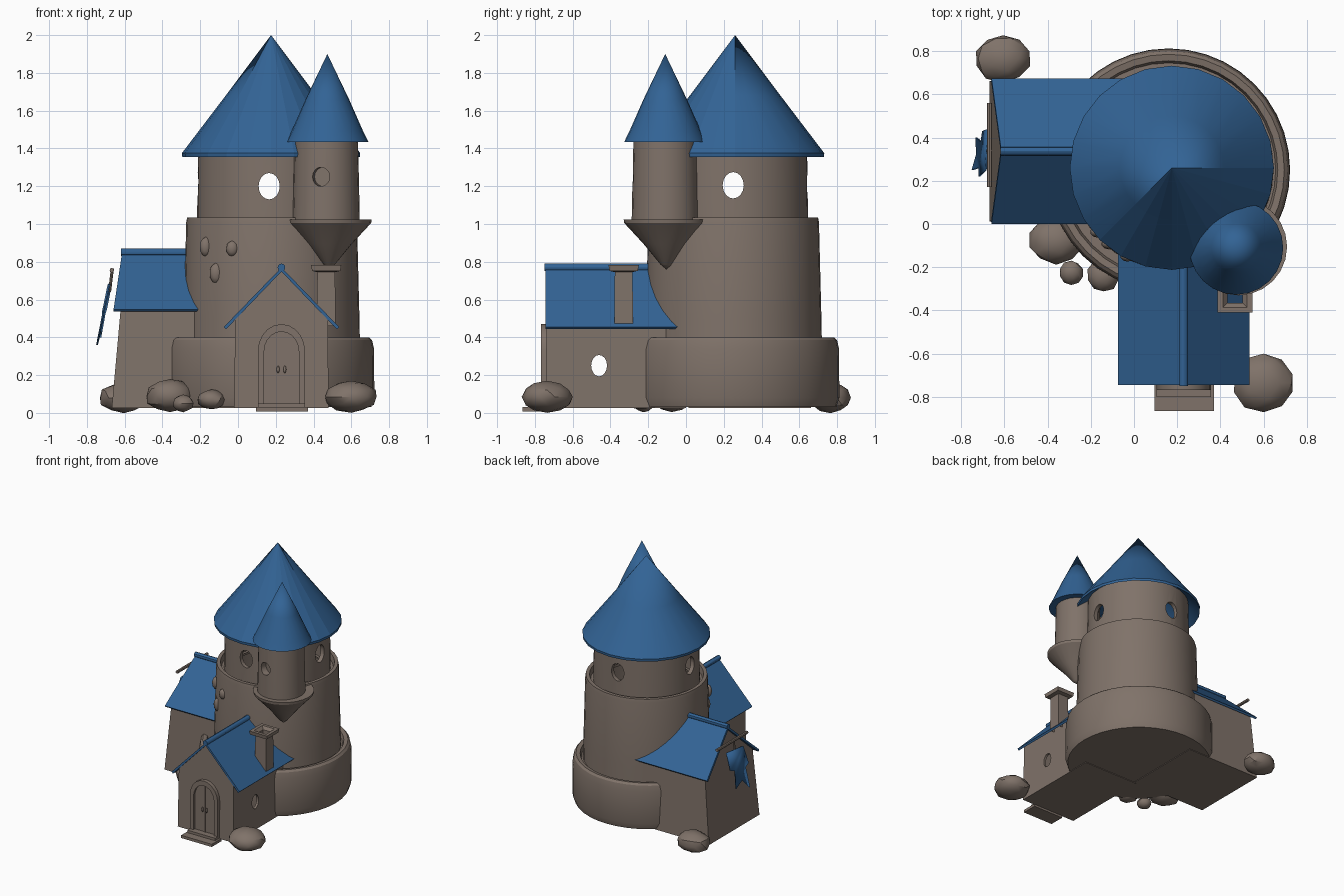
import bpy, bmesh, math, random
from mathutils import Vector, Matrix

if "Cube" in bpy.data.objects:
    bpy.data.objects.remove(bpy.data.objects["Cube"])

random.seed(4)


def material(name, rgb):
    m = bpy.data.materials.new(name)
    m.diffuse_color = (*rgb, 1)
    m.use_nodes = True
    m.node_tree.nodes["Principled BSDF"].inputs["Base Color"].default_value = m.diffuse_color
    return m


STONE = material("brown stone", (0.215, 0.17, 0.142))
BLUE = material("blue roof", (0.032, 0.125, 0.30))


def finish(name, bm, mat, smooth=True):
    bmesh.ops.remove_doubles(bm, verts=bm.verts, dist=1e-5)
    bmesh.ops.recalc_face_normals(bm, faces=bm.faces)
    me = bpy.data.meshes.new(name)
    bm.to_mesh(me)
    bm.free()
    ob = bpy.data.objects.new(name, me)
    bpy.context.collection.objects.link(ob)
    me.materials.append(mat)
    if smooth:
        shade(ob)
    return ob


def activate(ob):
    bpy.ops.object.select_all(action='DESELECT')
    ob.select_set(True)
    bpy.context.view_layer.objects.active = ob


def shade(ob):
    activate(ob)
    bpy.ops.object.shade_smooth_by_angle(angle=math.radians(30))


def lathe(name, mat, cx, cy, profile, n=32, closed=False):
    """Revolve (radius, z) points around a vertical axis."""
    bm = bmesh.new()
    vs = [bm.verts.new((cx + r, cy, z)) for r, z in profile]
    pairs = list(zip(vs, vs[1:] + vs[:1])) if closed else list(zip(vs, vs[1:]))
    es = [bm.edges.new(p) for p in pairs]
    bmesh.ops.spin(bm, geom=vs + es, cent=(cx, cy, 0), axis=(0, 0, 1),
                   angle=2 * math.pi, steps=n)
    return finish(name, bm, mat)


def prism(name, mat, section, front, back, place):
    """Extrude a (u, z) section along v; front is a function of z."""
    bm = bmesh.new()
    a = [bm.verts.new(place(u, front(z), z)) for u, z in section]
    b = [bm.verts.new(place(u, back, z)) for u, z in section]
    bm.faces.new(a)
    bm.faces.new(b)
    for i in range(len(a)):
        j = (i + 1) % len(a)
        bm.faces.new((a[i], a[j], b[j], b[i]))
    return finish(name, bm, mat)


def box(name, mat, lo, hi):
    bm = bmesh.new()
    bmesh.ops.create_cube(bm, size=1)
    lo, hi = Vector(lo), Vector(hi)
    for v in bm.verts:
        v.co = Vector(((lo + hi) / 2)[i] + v.co[i] * (hi - lo)[i] for i in range(3))
    return finish(name, bm, mat)


def rod(name, mat, p, q, r, r2=None, n=12):
    bm = bmesh.new()
    p, q = Vector(p), Vector(q)
    m = Matrix.Translation((p + q) / 2) @ (q - p).to_track_quat('Z', 'Y').to_matrix().to_4x4()
    bmesh.ops.create_cone(bm, cap_ends=True, segments=n, radius1=r,
                          radius2=r if r2 is None else r2, depth=(q - p).length, matrix=m)
    return finish(name, bm, mat)


def ball(name, mat, c, s, sub=2, jitter=0.0):
    bm = bmesh.new()
    bmesh.ops.create_icosphere(bm, subdivisions=sub, radius=1)
    for v in bm.verts:
        k = 1 + random.uniform(-jitter, jitter)
        v.co = Vector(c[i] + v.co[i] * s[i] * k for i in range(3))
    return finish(name, bm, mat)


def cut(ob, p, q, r, stretch=1.25):
    """Cut an upright oval hole running from p to q."""
    c = rod("cutter", STONE, p, q, r, n=16)
    zc = (p[2] + q[2]) / 2
    for v in c.data.vertices:
        v.co.z = zc + (v.co.z - zc) * stretch
    c.hide_render = True
    m = ob.modifiers.new("hole", 'BOOLEAN')
    m.operation, m.object, m.solver = 'DIFFERENCE', c, 'EXACT'
    activate(ob)
    bpy.ops.object.modifier_apply(modifier=m.name)
    bpy.data.objects.remove(c)
    shade(ob)


def hollow(ob, t):
    m = ob.modifiers.new("wall", 'SOLIDIFY')
    m.thickness, m.offset = t, -1
    activate(ob)
    bpy.ops.object.modifier_apply(modifier=m.name)


# Main tower in three tiers, each with a raised rim
lathe("tower_base", STONE, 0.16, 0.25, [(0, .03), (.545, .03), (.562, .08), (.56, .34), (.55, .385),
      (.535, .40), (.505, .395), (.495, .365), (.42, .365)], 40)
mid = lathe("tower_middle", STONE, 0.178, 0.252, [(.40, .34), (.468, .34), (.465, .5), (.452, 1.01),
      (.447, 1.035), (.42, 1.035), (.412, .99), (.34, .99)], 40)
top = lathe("tower_top", STONE, 0.175, 0.255, [(.392, .96), (.39, 1.18), (.385, 1.43), (.355, 1.43),
      (.36, .96)], 40, closed=True)
cut(top, (.165, -.4, 1.2), (.165, .9, 1.2), .056)
cut(top, (-.5, .25, 1.205), (.9, .25, 1.205), .056)

# Weathered stones in the middle tier, front left
for x, z, sx, sz in [(-.17, .88, .033, .052), (-.03, .87, .033, .042), (-.115, .74, .036, .055)]:
    y = .252 - math.sqrt(.456 ** 2 - (x - .178) ** 2)
    ball("wall_stone", STONE, (x, y + .005, z), (sx, .025, sz))

# Main roof: smooth at the back, faceted at the front
roof = lathe("tower_roof", BLUE, 0.175, 0.26, [(0, 2.0), (.24, 1.68), (.472, 1.375), (.47, 1.355),
      (.38, 1.42), (0, 1.93)], 24)
for p in roof.data.polygons:
    a = math.degrees(math.atan2(p.center.y - .26, p.center.x - .175))
    if -140 < a < 2:
        p.use_smooth = False

# Corner turret on its corbel
lathe("turret_corbel", STONE, .483, -.105, [(0, .76), (.03, .785), (.12, .895), (.222, 1.005),
      (.225, 1.025), (.14, 1.02)], 24)
turret = lathe("turret_wall", STONE, .467, -.11, [(0, 1.0), (.178, 1.0), (.174, 1.2), (.168, 1.45), (0, 1.45)], 24)
cut(turret, (.425, -.34, 1.25), (.45, -.23, 1.25), .046, 1.1)
lathe("turret_roof", BLUE, .473, -.11, [(0, 1.9), (.115, 1.66), (.19, 1.49), (.217, 1.435), (.15, 1.435), (0, 1.47)], 24)


# Two gabled wings: (placement, half widths, heights, lean of the end wall)
def front_place(u, v, z):
    return (.23 + u, -v, z)


def left_place(u, v, z):
    return (-v, .337 + u, z)


def wing(name, place, w0, w1, ez, pz, rw, rez, rpz, wall, edge, back):
    body = prism(name + "_wall", STONE, [(-w0, .025), (w0, .025), (w1, ez), (0, pz), (-w1, ez)],
                 wall, back, place)
    t = .022
    prism(name + "_roof", BLUE, [(0, rpz), (rw, rez), (rw - .012, rez - .012), (0, rpz - t),
                                 (-rw + .012, rez - .012), (-rw, rez)], edge, back, place)
    rod(name + "_ridge", BLUE, place(0, edge(rpz) + .005, rpz), place(0, back, rpz), .02)
    return body


front = wing("front_wing", front_place, .25, .245, .505, .752, .305, .455, .77,
             lambda z: .745 - .015 * z, lambda z: .745, 0)
hollow(front, .03)
cut(front, (-.3, -.46, .25), (.8, -.46, .25), .042, 1.35)
wing("left_wing", left_place, .325, .305, .56, .832, .336, .548, .85,
     lambda z: .668 - .09 * (z - .03), lambda z: .66 - .15 * (z - .54), 0)


# Arched double door with frame, seam, handles and steps
def arch(w, top, n=10):
    spring = top - w * 1.15
    return [(-w, .045)] + [(-w * math.cos(math.pi * i / n), spring + (top - spring) * math.sin(math.pi * i / n))
                           for i in range(n + 1)] + [(w, .045)]


outer, inner = arch(.125, .47), arch(.092, .43)
bm = bmesh.new()
for i in range(len(outer) - 1):
    quad = [outer[i], outer[i + 1], inner[i + 1], inner[i]]
    f = [bm.verts.new(front_place(u, .768, z)) for u, z in quad]
    b = [bm.verts.new(front_place(u, .725, z)) for u, z in quad]
    bm.faces.new(f)
    bm.faces.new((f[0], f[1], b[1], b[0]))
    bm.faces.new((f[2], f[3], b[3], b[2]))
finish("door_frame", bm, STONE)
prism("door", STONE, inner, lambda z: .75, .73, front_place)
box("door_seam", STONE, (.225, -.756, .05), (.235, -.74, .42))
for s in (-1, 1):
    ball("door_handle", STONE, (.23 + s * .018, -.757, .23), (.008, .008, .02))
box("step_lower", STONE, (.095, -.865, .008), (.37, -.74, .03))
box("step_upper", STONE, (.105, -.80, .03), (.355, -.73, .05))

# Chimney: square hollow stack with flared cap
stack = [(.05, .46), (.047, .745), (.075, .752), (.08, .782), (.055, .782), (.035, .76), (.035, .50)]
bm = bmesh.new()
rings = [[bm.verts.new((.467 + sx * r, -.33 + sy * r, z)) for sx, sy in ((-1, -1), (1, -1), (1, 1), (-1, 1))]
         for r, z in stack]
for a, b in zip(rings, rings[1:]):
    for i in range(4):
        bm.faces.new((a[i], a[i - 1], b[i - 1], b[i]))
finish("chimney", bm, STONE)

# Banner with a forked tail hanging on a pole at the left gable
rod("banner_pole", STONE, (-.668, .17, .755), (-.668, .56, .755), .012, n=8)
rod("banner_bracket", STONE, (-.665, .34, .765), (-.68, .34, .64), .008, n=8)
bm = bmesh.new()
shape = [(.44, .69), (.25, .68), (.22, .54), (.26, .52), (.25, .36), (.32, .44), (.40, .40), (.38, .53), (.43, .55)]
bm.faces.new([bm.verts.new((-.675 - (.69 - z) * .19 - (.44 - y) * .07, y, z)) for y, z in shape])
hollow(finish("banner", bm, BLUE), .009)

# Boulders around the foot
for c, s in [((.60, -.735, .085), (.145, .135, .082)), ((-.605, .765, .08), (.13, .11, .08)),
             ((-.36, -.075, .09), (.13, .11, .085)), ((-.14, -.235, .07), (.075, .078, .053)),
             ((-.29, -.225, .05), (.055, .055, .045))]:
    ball("boulder", STONE, c, s, 2, .05)
